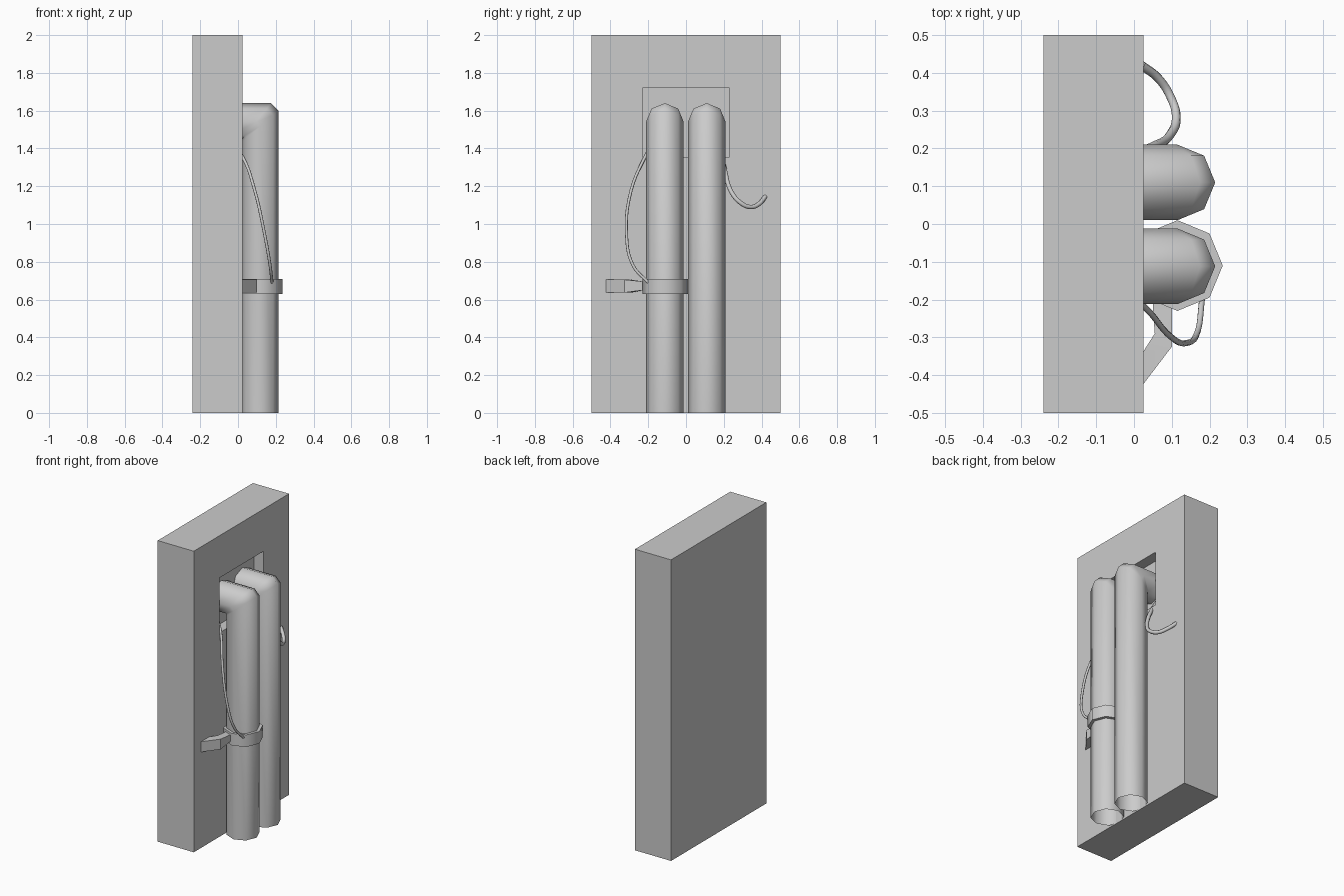
import bpy, bmesh
from math import sin, cos, pi, radians
from mathutils import Vector

if "Cube" in bpy.data.objects:
    bpy.data.objects.remove(bpy.data.objects["Cube"])

SIDES = 8


def add_mesh(name, bm, smooth=None):
    bmesh.ops.recalc_face_normals(bm, faces=bm.faces[:])
    mesh = bpy.data.meshes.new(name)
    bm.to_mesh(mesh)
    bm.free()
    ob = bpy.data.objects.new(name, mesh)
    bpy.context.collection.objects.link(ob)
    if smooth:
        bpy.ops.object.select_all(action='DESELECT')
        bpy.context.view_layer.objects.active = ob
        ob.select_set(True)
        bpy.ops.object.shade_smooth_by_angle(angle=radians(smooth))
    return ob


def bridge(bm, a, b):
    for i in range(len(a)):
        j = (i + 1) % len(a)
        bm.faces.new((a[i], a[j], b[j], b[i]))


# wall block with a shallow rectangular recess in its +x side
def wall():
    bm = bmesh.new()

    def loop(x, y, z0, z1):
        return [bm.verts.new((x, a, b)) for a, b in
                ((-y, z0), (y, z0), (y, z1), (-y, z1))]
    loops = [loop(-0.24, 0.5, 0, 2), loop(0.025, 0.5, 0, 2),
             loop(0.025, 0.23, 1.355, 1.72), loop(-0.045, 0.23, 1.355, 1.72)]
    for a, b in zip(loops, loops[1:]):
        bridge(bm, a, b)
    bm.faces.new(loops[0])
    bm.faces.new(loops[-1])
    add_mesh("wall", bm)


# open octagonal pipe: each ring is given by its outer and inner point in xz
def pipe(name, y, r=0.1):
    bm = bmesh.new()
    rings = []
    for outer, inner in (((-0.045, 1.64), (-0.045, 1.44)),
                         ((0.175, 1.64), (0.015, 1.44)),
                         ((0.215, 1.60), (0.015, 1.43)),
                         ((0.215, 0), (0.015, 0))):
        o, n = Vector((outer[0], 0, outer[1])), Vector((inner[0], 0, inner[1]))
        ring = []
        for i in range(SIDES):
            a = 2 * pi * i / SIDES
            p = (o + n) / 2 + (o - n) / 2 * cos(a) + Vector((0, y + r * sin(a), 0))
            ring.append(bm.verts.new(p))
        rings.append(ring)
    for a, b in zip(rings, rings[1:]):
        bridge(bm, a, b)
    add_mesh(name, bm, 50)


# collar clamped around the left pipe
def collar():
    bm = bmesh.new()
    rings = [[bm.verts.new((0.115 + r * cos(2 * pi * i / SIDES),
                            -0.11 + r * sin(2 * pi * i / SIDES), z))
              for i in range(SIDES)]
             for r, z in ((0.098, 0.63), (0.12, 0.63), (0.12, 0.71), (0.098, 0.71))]
    for a, b in zip(rings, rings[1:]):
        bridge(bm, a, b)
    add_mesh("pipe_collar", bm, 50)


# bent bracket from the collar back to the wall
def bracket():
    bm = bmesh.new()
    rings = []
    for x0, y0, x1, y1, z0, z1 in ((0.05, -0.19, 0.1, -0.19, 0.65, 0.695),
                                   (0.05, -0.225, 0.1, -0.225, 0.65, 0.695),
                                   (0.055, -0.29, 0.1, -0.325, 0.637, 0.705),
                                   (0.02, -0.345, 0.02, -0.43, 0.637, 0.705)):
        rings.append([bm.verts.new(c) for c in
                      ((x0, y0, z0), (x1, y1, z0), (x1, y1, z1), (x0, y0, z1))])
    for a, b in zip(rings, rings[1:]):
        bridge(bm, a, b)
    bm.faces.new(rings[0])
    bm.faces.new(rings[-1])
    add_mesh("wall_bracket", bm, 30)


# thin round cable through a few points
def cable(name, points, radius):
    cu = bpy.data.curves.new(name, 'CURVE')
    cu.dimensions = '3D'
    cu.bevel_depth = radius
    cu.bevel_resolution = 2
    cu.resolution_u = 5
    cu.use_fill_caps = True
    sp = cu.splines.new('BEZIER')
    sp.bezier_points.add(len(points) - 1)
    for bp, p in zip(sp.bezier_points, points):
        bp.co = p
        bp.handle_left_type = bp.handle_right_type = 'AUTO'
    bpy.context.collection.objects.link(bpy.data.objects.new(name, cu))


wall()
pipe("left_pipe", -0.112)
pipe("right_pipe", 0.11)
collar()
bracket()
cable("left_cable", [(-0.04, -0.17, 1.44), (0.025, -0.217, 1.355), (0.088, -0.29, 1.18),
                     (0.14, -0.315, 0.95), (0.17, -0.28, 0.78), (0.18, -0.2, 0.69)], 0.008)
cable("right_cable", [(-0.04, 0.17, 1.43), (0.05, 0.205, 1.29), (0.095, 0.235, 1.18),
                      (0.112, 0.285, 1.115), (0.095, 0.34, 1.09),
                      (0.065, 0.385, 1.105), (0.02, 0.42, 1.145)], 0.012)
